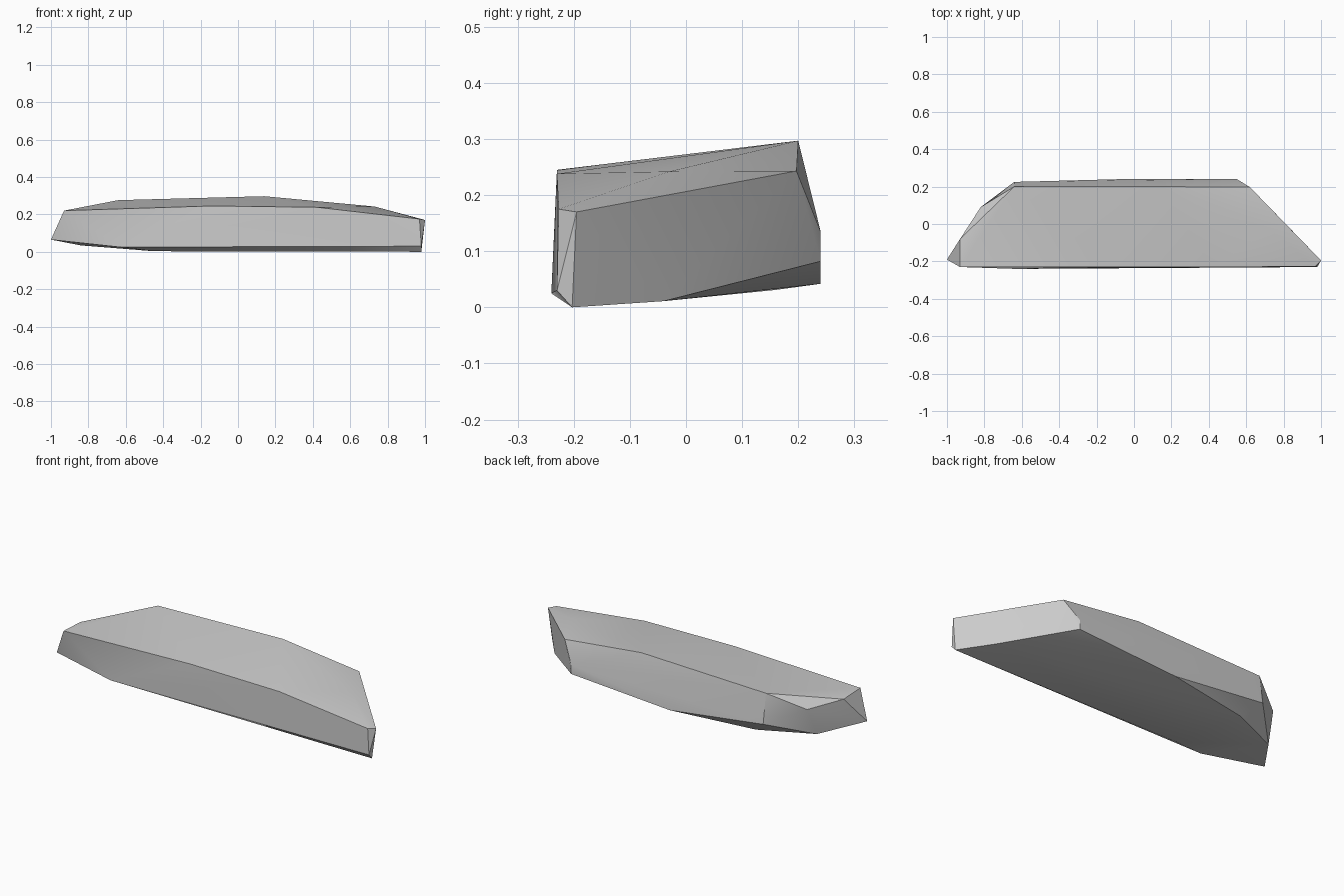
import bpy
import bmesh
import math

default_cube = bpy.data.objects.get("Cube")
if default_cube is not None:
    bpy.data.objects.remove(default_cube, do_unlink=True)


def make_material(name, colour):
    """Create one flat matte material."""
    material = bpy.data.materials.new(name)
    material.use_nodes = True
    material.diffuse_color = colour
    shader = next(node for node in material.node_tree.nodes
                  if node.type == 'BSDF_PRINCIPLED')
    shader.inputs["Base Color"].default_value = colour
    shader.inputs["Roughness"].default_value = 0.9
    return material


def hull_object(name, outlines, material):
    """Wrap corner outlines in one faceted convex stone."""
    bm = bmesh.new()
    for outline in outlines:
        for corner in outline:
            bm.verts.new(corner)
    result = bmesh.ops.convex_hull(bm, input=bm.verts[:])
    leftovers = set(result["geom_interior"]) | set(result["geom_unused"])
    spare_verts = [item for item in leftovers
                   if isinstance(item, bmesh.types.BMVert)]
    bmesh.ops.delete(bm, geom=spare_verts, context='VERTS')
    bmesh.ops.recalc_face_normals(bm, faces=bm.faces[:])
    mesh = bpy.data.meshes.new(name)
    bm.to_mesh(mesh)
    bm.free()
    mesh.materials.append(material)
    stone = bpy.data.objects.new(name, mesh)
    bpy.context.scene.collection.objects.link(stone)
    return stone


# Upper and lower edges of the long front face
front_top = [(-.93, -.23, .22), (-.14, -.23, .245),
             (.42, -.23, .238), (.97, -.227, .175)]
front_bottom = [(-1, -.19, .065), (-.63, -.24, .025), (.98, -.23, .03)]

# Rear ridge and the chamfered ends of the sloping top
top_ridge = [(-.64, .2, .276), (.14, .2, .297), (.62, .197, .243)]
top_ends = [(-.93, -.08, .213), (-.82, .09, .19),
            (.73, -.03, .242), (1, -.195, .17)]

# Lower rim of the back face
back_rim = [(-.64, .225, .11), (-.065, .24, .042),
            (.55, .24, .082), (.55, .24, .135)]

# Corners of the gently tilted underside
underside = [(-.84, .03, .034), (-.55, .16, .031), (-.45, -.2, .003),
             (.98, -.203, 0), (.85, -.04, .011)]

stone_grey = make_material("stone grey", (.6, .6, .6, 1))
slab = hull_object("stone_slab", [front_top, front_bottom, top_ridge,
                                  top_ends, back_rim, underside], stone_grey)

# Soft shading over shallow facets, crisp outer edges
bpy.ops.object.select_all(action='DESELECT')
slab.select_set(True)
bpy.context.view_layer.objects.active = slab
bpy.ops.object.shade_smooth_by_angle(angle=math.radians(30))
